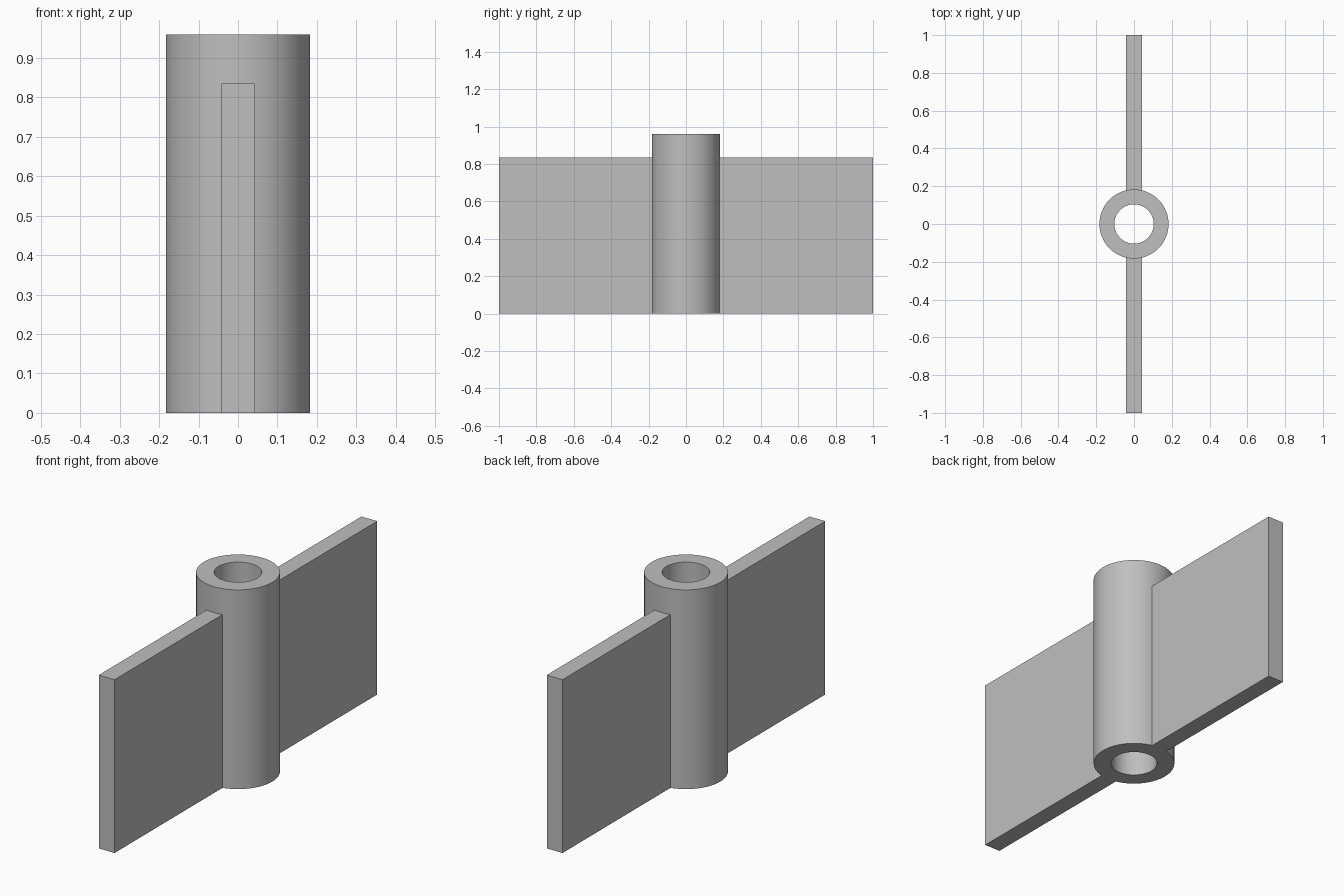
import bpy
import bmesh
from math import sin, cos, pi, asin, radians

cube = bpy.data.objects.get("Cube")
if cube:
    bpy.data.objects.remove(cube, do_unlink=True)

OUTER, INNER, TUBE_H = 0.183, 0.104, 0.96
FIN_HALF, FIN_H, REACH = 0.042, 0.835, 1.0
SEGMENTS = 96

grey = bpy.data.materials.new("plain grey")
grey.use_nodes = True
colour = (0.52, 0.52, 0.52, 1)
grey.diffuse_color = colour
grey.node_tree.nodes["Principled BSDF"].inputs["Base Color"].default_value = colour


def finish(name, bm):
    """Turn a bmesh into a grey object with sharp edges kept."""
    bmesh.ops.recalc_face_normals(bm, faces=bm.faces)
    mesh = bpy.data.meshes.new(name)
    bm.to_mesh(mesh)
    bm.free()
    mesh.materials.append(grey)
    obj = bpy.data.objects.new(name, mesh)
    bpy.context.collection.objects.link(obj)
    bpy.ops.object.select_all(action='DESELECT')
    obj.select_set(True)
    bpy.context.view_layer.objects.active = obj
    bpy.ops.object.shade_smooth_by_angle(angle=radians(30))
    return obj


# Hollow tube: wall section swept around the z axis
bm = bmesh.new()
section = [(INNER, 0), (OUTER, 0), (OUTER, TUBE_H), (INNER, TUBE_H)]
rings = []
for i in range(SEGMENTS):
    a = 2 * pi * i / SEGMENTS
    rings.append([bm.verts.new((r * cos(a), r * sin(a), z)) for r, z in section])
for i in range(SEGMENTS):
    a, b = rings[i], rings[(i + 1) % SEGMENTS]
    for j in range(4):
        k = (j + 1) % 4
        bm.faces.new((a[j], b[j], b[k], a[k]))
finish("tube", bm)


# Flat fins: outline hugging the tube wall, extruded upward
def fin(name, side):
    half_angle = asin(FIN_HALF / OUTER)
    steps = 8
    outline = [(FIN_HALF, REACH), (-FIN_HALF, REACH)]
    for i in range(steps + 1):
        a = half_angle * (2 * i / steps - 1)
        outline.append((OUTER * sin(a), OUTER * cos(a)))
    bm = bmesh.new()
    base = bm.faces.new([bm.verts.new((x, y * side, 0)) for x, y in outline])
    top = bmesh.ops.extrude_face_region(bm, geom=[base], use_keep_orig=True)["geom"]
    bmesh.ops.translate(bm, vec=(0, 0, FIN_H),
                        verts=[v for v in top if isinstance(v, bmesh.types.BMVert)])
    finish(name, bm)


fin("front_fin", -1)
fin("back_fin", 1)
